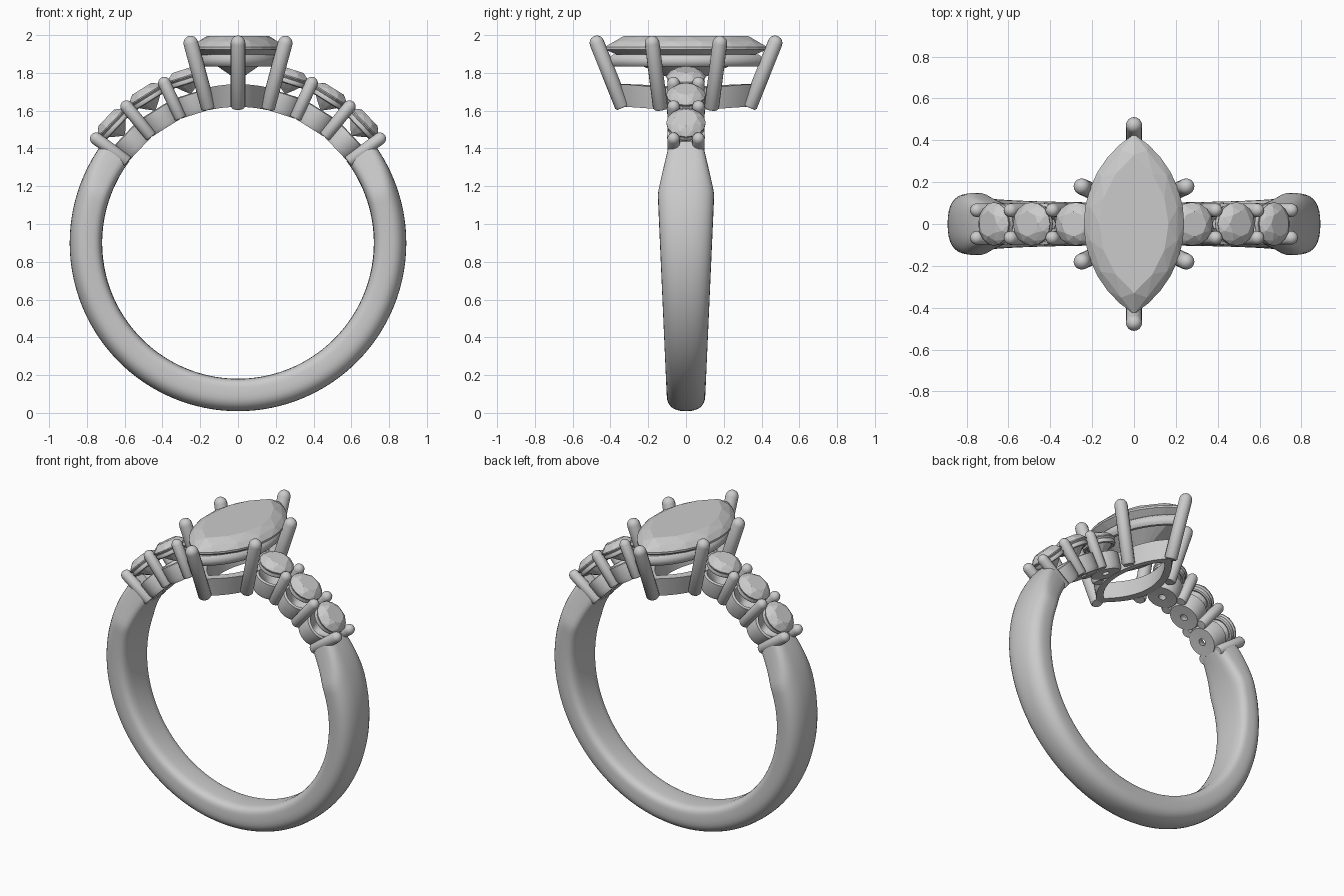
import bpy, bmesh
from math import sin, cos, pi, radians, sqrt, asin, copysign
from mathutils import Vector, Matrix

if "Cube" in bpy.data.objects:
    bpy.data.objects.remove(bpy.data.objects["Cube"])

CZ, RI = 0.90, 0.72          # finger hole centre height and radius


def finish(name, bm, smooth=None):
    bmesh.ops.recalc_face_normals(bm, faces=bm.faces)
    me = bpy.data.meshes.new(name)
    bm.to_mesh(me)
    bm.free()
    ob = bpy.data.objects.new(name, me)
    bpy.context.collection.objects.link(ob)
    if smooth:
        bpy.ops.object.select_all(action='DESELECT')
        bpy.context.view_layer.objects.active = ob
        ob.select_set(True)
        bpy.ops.object.shade_smooth_by_angle(angle=radians(smooth))
    return ob


def loft(name, rings, wrap=False, smooth=40):
    """Skin a list of closed rings; wrap joins last to first, else cap."""
    bm = bmesh.new()
    vs = [[bm.verts.new(p) for p in r] for r in rings]
    n = len(vs[0])
    for k in range(len(vs) if wrap else len(vs) - 1):
        a, b = vs[k], vs[(k + 1) % len(vs)]
        for i in range(n):
            j = (i + 1) % n
            bm.faces.new((a[i], a[j], b[j], b[i]))
    if not wrap:
        bm.faces.new(vs[0])
        bm.faces.new(vs[-1])
    return finish(name, bm, smooth)


def circle(r, z, n=28, off=0.0):
    return [Vector((r * cos(2 * pi * (i + off) / n), r * sin(2 * pi * (i + off) / n), z))
            for i in range(n)]


def marquise(a, b, z, n=32, off=0.0):
    """Pointed oval made of two arcs: half length a on y, half width b on x."""
    R = (a * a + b * b) / (2 * b)
    h = asin(min(1, a / R))
    pts = []
    for i in range(n):
        t = ((i + off) / n * 2) % 2
        s = 1 if t < 1 else -1
        ang = h * (1 - 2 * (t % 1))
        pts.append(Vector((s * (R * cos(ang) - (R - b)), -s * R * sin(ang), z)))
    return pts


def gem(name, points, mat=Matrix()):
    """Faceted stone as the hull of its facet corners."""
    bm = bmesh.new()
    for p in points:
        bm.verts.new(p)
    res = bmesh.ops.convex_hull(bm, input=bm.verts)
    loose = [v for v in bm.verts if not v.link_faces]
    bmesh.ops.delete(bm, geom=loose, context='VERTS')
    bmesh.ops.dissolve_limit(bm, angle_limit=radians(1), verts=bm.verts, edges=bm.edges)
    bm.transform(mat)
    return finish(name, bm)


def prong(name, p, q, r):
    """Round claw from p to q with a domed tip and softened foot."""
    p, q = Vector(p), Vector(q)
    d = q - p
    L = d.length
    m = Matrix.Translation(p) @ d.to_track_quat('Z', 'Y').to_matrix().to_4x4()
    prof = [(r * .8, 0), (r, r * .25)] + [
        (r * cos(t), L - r + r * sin(t)) for t in (0, .35, .7, 1.05, 1.35, 1.52)]
    loft(name, [[m @ v for v in circle(a, z, 16)] for a, z in prof])


# Shank: domed section swept round the finger, widening to the shoulders
def shank_ring(deg):
    a = radians(deg)
    up = CZ + 0.805 * sin(a)
    ang = deg if deg > -90 else -180 - deg
    w = 0.098 + 0.052 * max(0, up) / 1.17
    e = 2.4
    if ang > 19:
        t = (ang - 19) / 19
        w = 0.15 - 0.06 * t
        e = 2.4 + 2.0 * t
    ring = []
    for i in range(32):
        u = 2 * pi * i / 32
        c, s = cos(u), sin(u)
        ex = e if s > 0 else 4.0
        y = copysign(abs(c) ** (2 / ex), c) * w
        r = 0.805 + copysign(abs(s) ** (2 / ex), s) * 0.086
        ring.append(Vector((r * cos(a), y, CZ + r * sin(a))))
    return ring


N = 108
loft("shank", [shank_ring(37 - 254 * k / N) for k in range(N + 1)], smooth=35)


# Shoulder stones, seats, rails and claws, repeated on both sides
def radial(deg):
    return Matrix.Translation((0, 0, CZ)) @ Matrix.Rotation(radians(90 - deg), 4, 'Y')


side_gem = (circle(.060, .962, 8) + circle(.087, .946, 8, .5) + circle(.104, .925, 16)
            + circle(.104, .919, 16) + circle(.045, .86, 8, .5) + [Vector((0, 0, .825))])
for side in ("right", "left"):
    for k, deg in enumerate((43.5, 58, 72.5), 1):
        m = radial(deg if side == "right" else 180 - deg)
        gem(f"{side}_stone_{k}", side_gem, m)
        seat = [(.022, .72), (.088, .718), (.097, .74), (.100, .825), (.085, .83), (.03, .76)]
        loft(f"{side}_seat_{k}", [[m @ v for v in circle(r, z)] for r, z in seat], True)
        rail = [(.086 + .014 * cos(t * pi / 4), .897 + .016 * sin(t * pi / 4)) for t in range(8)]
        loft(f"{side}_stone_rail_{k}", [[m @ v for v in circle(r, z)] for r, z in rail], True)
    for k, deg in enumerate((36.3, 50.75, 65.25), 1):
        m = radial(deg if side == "right" else 180 - deg)
        for s in (-1, 1):
            prong(f"{side}_claw_{k}_{'front' if s < 0 else 'back'}",
                  m @ Vector((0, s * .066, .725)), m @ Vector((0, s * .066, .965)), .033)

# Centre basket: flared marquise wall following the finger curve
basket = []
for a, b, z in ((.335, .155, 0), (.36, .175, .12), (.30, .135, .12), (.275, .115, 0)):
    ring = marquise(a, b, z, 48)
    for v in ring:
        v.z += CZ + sqrt(RI * RI - v.x * v.x)
    basket.append(ring)
loft("centre_basket", basket, True)

# Rail beneath the centre stone
loft("centre_rail", [marquise(.375 + .032 * cos(t * pi / 5), .185 + .028 * cos(t * pi / 5),
                              1.865 + .034 * sin(t * pi / 5), 48) for t in range(10)], True)

# Centre marquise stone
gem("centre_stone", marquise(.33, .165, 1.995, 12) + marquise(.40, .215, 1.967, 12, .5)
    + marquise(.43, .24, 1.937, 24) + marquise(.43, .24, 1.925, 24)
    + marquise(.20, .10, 1.83, 12, .5) + [Vector((0, .06, 1.76)), Vector((0, -.06, 1.76))])

# Six centre claws
for s, n in ((-1, "front"), (1, "back")):
    prong(f"centre_claw_{n}", (0, s * .335, 1.615), (0, s * .486, 1.995), .039)
    for sx, nx in ((-1, "left"), (1, "right")):
        prong(f"centre_claw_{n}_{nx}", (sx * .155, s * .135, 1.608),
              (sx * .26, s * .184, 1.995), .039)
